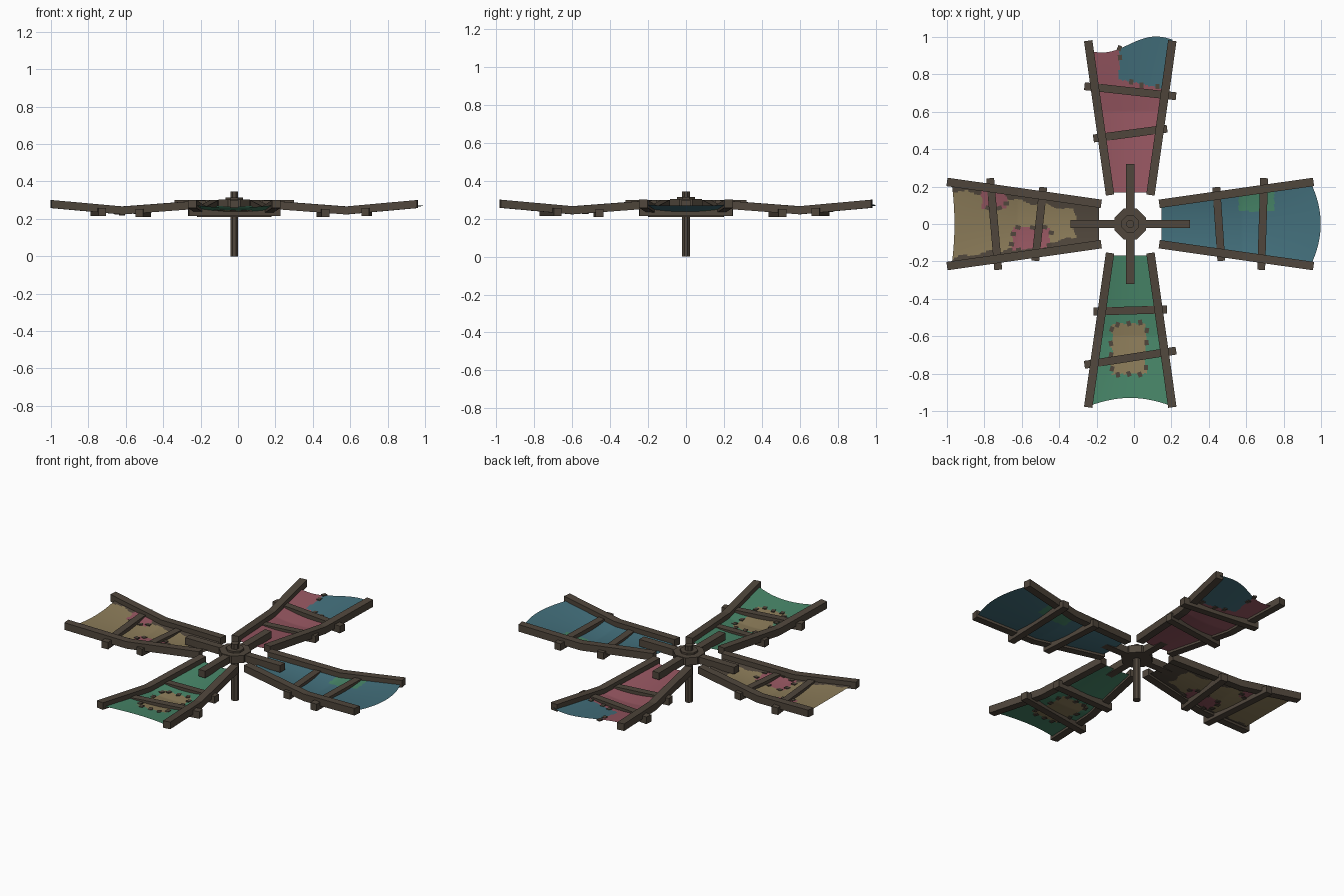
import bpy, bmesh, math, random
from mathutils import Vector, Matrix

if "Cube" in bpy.data.objects:
    bpy.data.objects.remove(bpy.data.objects["Cube"])

random.seed(4)
HUB = Vector((-0.02, 0, 0))


def material(name, rgb):
    m = bpy.data.materials.new(name)
    m.diffuse_color = (*rgb, 1)
    m.use_nodes = True
    m.node_tree.nodes["Principled BSDF"].inputs["Base Color"].default_value = m.diffuse_color
    return m


WOOD = material("dark_wood", (0.080, 0.062, 0.045))
BLUE = material("blue_cloth", (0.056, 0.160, 0.200))
PINK = material("pink_cloth", (0.300, 0.092, 0.117))
TAN = material("tan_cloth", (0.260, 0.200, 0.100))
GREEN = material("green_cloth", (0.063, 0.235, 0.138))


def finish(bm, name, mats):
    me = bpy.data.meshes.new(name)
    bm.normal_update()
    bm.to_mesh(me)
    bm.free()
    ob = bpy.data.objects.new(name, me)
    ob.location = HUB
    bpy.context.collection.objects.link(ob)
    for m in mats:
        me.materials.append(m)
    return ob


def cylinder(name, radius, z0, z1, sides):
    bm = bmesh.new()
    bmesh.ops.create_cone(bm, cap_ends=True, segments=sides, radius1=radius, radius2=radius,
                          depth=z1 - z0, matrix=Matrix.Translation((0, 0, (z0 + z1) / 2))
                          @ Matrix.Rotation(math.pi / sides, 4, 'Z'))
    return finish(bm, name, [WOOD])


def beam(bm, points, w, h):
    """Rectangular section swept along points; ends cut upright."""
    side = (points[-1] - points[0]).cross(Vector((0, 0, 1))).normalized() * w / 2
    up = Vector((0, 0, h / 2))
    rings = [[bm.verts.new(p + s * side + u * up) for s, u in ((-1, -1), (1, -1), (1, 1), (-1, 1))]
             for p in points]
    for a, b in zip(rings, rings[1:]):
        for i in range(4):
            j = (i + 1) % 4
            bm.faces.new((a[i], a[j], b[j], b[i]))
    bm.faces.new(rings[0])
    bm.faces.new(rings[-1][::-1])
    bmesh.ops.recalc_face_normals(bm, faces=bm.faces)


# Blade shape, in r (distance from hub) and t (sideways)
def rail_t(r):
    return 0.108 + 0.1418 * (r - 0.155)


def rail_z(r):
    return 0.245 + (0.075 * (0.6 - r) if r < 0.6 else 0.09 * (r - 0.6))


def cloth_z(r, t):
    u = min(1, abs(t) / rail_t(r))
    d = abs(r - 0.6)
    return rail_z(r) - 0.004 - 0.018 * (1 - u * u) * max(0.3, 1 - d * 1.2)


def inside(r, t, box):
    w = 0.005 * math.sin(r * 70) + 0.004 * math.sin(t * 90)
    return box[0] < r + w < box[1] and box[2] < t + w < box[3]


# Cloth colouring rules
TAN_BOX = (0.532, 0.80, -0.10, 0.086)
PINK_A, PINK_B = (0.663, 0.79, -0.20, -0.086), (0.428, 0.63, 0.02, 0.14)


def right_rule(r, t):
    return GREEN if 0.58 < r < 0.77 and t > 0.068 else BLUE


def back_rule(r, t):
    return BLUE if t < 0.06 and r > 0.761 + 0.216 * t else PINK


def left_rule(r, t):
    if inside(r, t, PINK_A) or inside(r, t, PINK_B):
        return PINK
    edge = 0.075 + 0.165 * (r - 0.3) + 0.008 * math.sin(r * 45 + (2 if t > 0 else 0))
    return TAN if r > 0.295 + 0.01 * math.sin(t * 60) and abs(t) < edge else WOOD


def front_rule(r, t):
    return TAN if inside(r, t, TAN_BOX) else GREEN


def border(box, step):
    """Stitch places around a rectangular patch."""
    r0, r1, t0, t1 = box
    pts = []
    n = max(2, round((r1 - r0) / step))
    m = max(2, round((t1 - t0) / step))
    for i in range(n):
        pts += [(r0 + (i + 0.5) * (r1 - r0) / n, t) for t in (t0, t1)]
    for i in range(m):
        pts += [(r, t0 + (i + 0.5) * (t1 - t0) / m) for r in (r0, r1)]
    return [(r + random.uniform(-.008, .008), t + random.uniform(-.004, .004)) for r, t in pts]


# name, angle, outer cloth edge(u), colour rule, bars (half length, r at -t, r at +t), stitches
BLADES = [
    ("right", 0, lambda u: 1.018 - 0.055 * u * u, right_rule,
     ((0.245, 0.70, 0.716), (0.197, 0.487, 0.46)), []),
    ("back", 90, lambda u: 0.955 - 0.035 * math.sin(u * 2.6) + 0.008 * (1 - u * u) - 0.012 * u, back_rule,
     ((0.245, 0.683, 0.737), (0.197, 0.51, 0.457)),
     [(0.94, 0.058), (0.89, 0.055), (0.76, -0.005), (0.742, -0.06), (0.735, -0.145)]),
    ("left", 180, lambda u: 0.94 + 0.015 * u * u, left_rule,
     ((0.245, 0.749, 0.706), (0.197, 0.465, 0.508)),
     border(PINK_B, 0.06) + [(0.663, -0.11), (0.70, -0.086), (0.76, -0.086)]),
    ("front", 270, lambda u: 0.93 + 0.045 * u * u, front_rule,
     ((0.245, 0.753, 0.677), (0.197, 0.468, 0.457)), border(TAN_BOX, 0.06)),
]

NR, NT = 110, 44
for name, deg, outer, rule, bars, stitches in BLADES:
    a = math.radians(deg)
    ca, sa = math.cos(a), math.sin(a)

    def at(r, t, z):
        return Vector((r * ca - t * sa, r * sa + t * ca, z))

    # Bent side rails
    for label, s in (("a", -1), ("b", 1)):
        bm = bmesh.new()
        beam(bm, [at(r, s * rail_t(r), rail_z(r)) for r in (0.155, 0.6, 0.98)], 0.045, 0.043)
        finish(bm, f"{name}_blade_rail_{label}", [WOOD])

    # Skewed crossbars
    for label, (half, r0, r1) in zip(("outer", "inner"), bars):
        bm = bmesh.new()
        z = 0.236 if label == "outer" else 0.231
        beam(bm, [at(r0, -half, z), at(r1, half, z)], 0.042, 0.043)
        finish(bm, f"{name}_blade_{label}_crossbar", [WOOD])

    # Spoke from the hub
    bm = bmesh.new()
    beam(bm, [at(0.02, 0, 0.279), at(0.32, 0, 0.279)], 0.045, 0.042)
    finish(bm, f"{name}_spoke", [WOOD])

    # Sagging patched cloth
    bm = bmesh.new()
    grid, rt = [], {}
    for i in range(NR + 1):
        row = []
        for j in range(NT + 1):
            u = -1 + 2 * j / NT
            r = 0.168 + (outer(u) - 0.168) * i / NR
            t = u * rail_t(min(r, 0.98))
            v = bm.verts.new(at(r, t, cloth_z(r, t)))
            rt[v] = (r, t)
            row.append(v)
        grid.append(row)
    mats = [WOOD, BLUE, PINK, TAN, GREEN]
    for i in range(NR):
        for j in range(NT):
            q = (grid[i][j], grid[i + 1][j], grid[i + 1][j + 1], grid[i][j + 1])
            f = bm.faces.new(q)
            f.smooth = True
            f.material_index = mats.index(rule(sum(rt[v][0] for v in q) / 4, sum(rt[v][1] for v in q) / 4))
    finish(bm, f"{name}_cloth", mats)

    # Stitches around the patches
    if stitches:
        bm = bmesh.new()
        for r, t in stitches:
            bmesh.ops.create_cube(bm, size=1, matrix=Matrix.Translation(at(r, t, cloth_z(r, t)))
                                  @ Matrix.Rotation(a + random.uniform(-.4, .4), 4, 'Z')
                                  @ Matrix.Diagonal((0.028, 0.022, 0.008, 1)))
        finish(bm, f"{name}_stitches", [WOOD])

# Hub and shaft
cylinder("shaft", 0.023, 0.0, 0.345, 8)
cylinder("hub", 0.09, 0.258, 0.304, 8)
cylinder("hub_collar", 0.05, 0.30, 0.315, 8)
